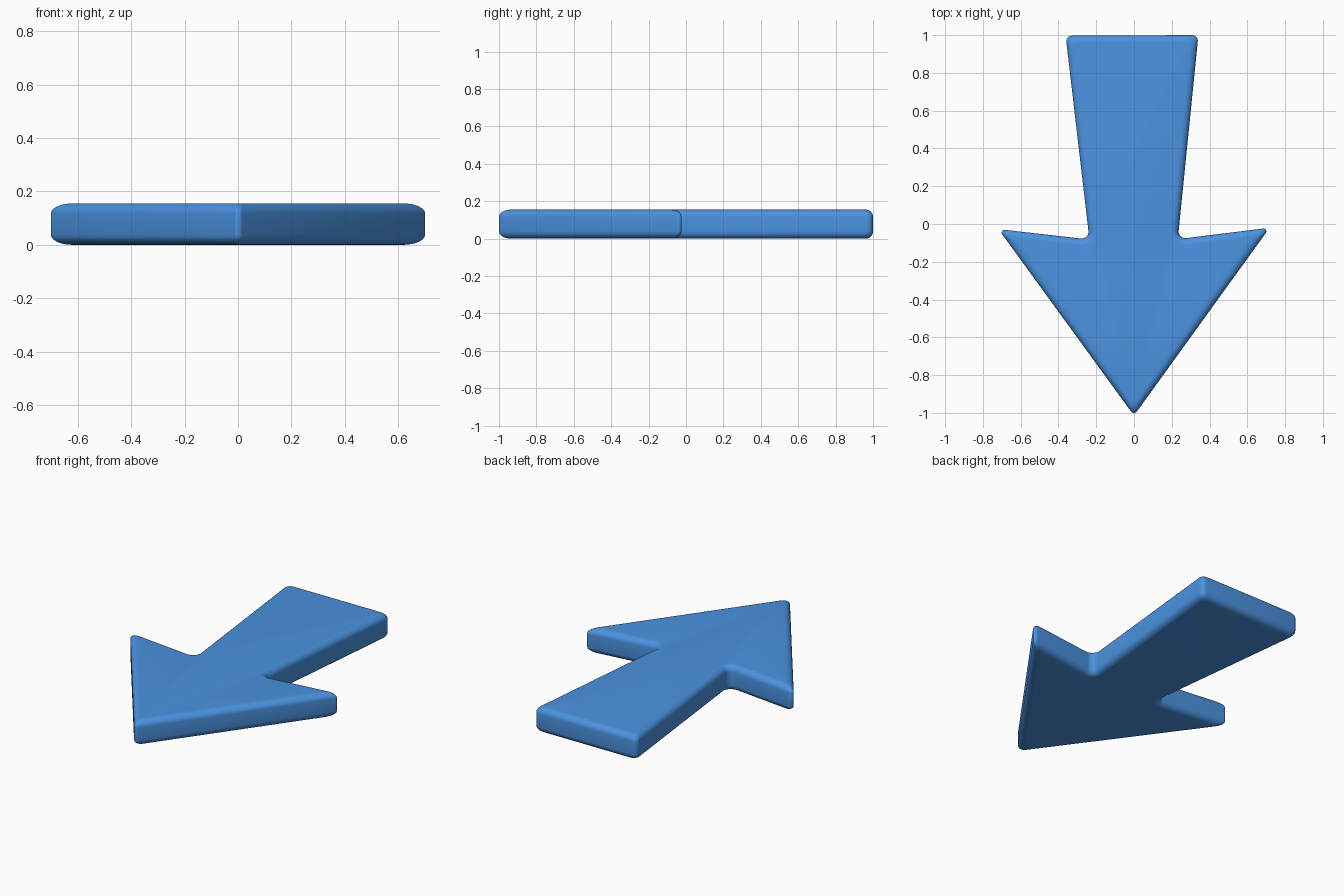
import bpy, bmesh, math
from mathutils import Vector

if "Cube" in bpy.data.objects:
    bpy.data.objects.remove(bpy.data.objects["Cube"])

HEIGHT, BEVEL, STEPS, ARC = 0.155, 0.038, 6, 6

# Arrow outline, counter-clockwise: x, y, corner radius
OUTLINE = [(0, -1.014, 0.02), (0.718, -0.020, 0.015), (0.232, -0.080, 0.035),
           (0.341, 1.0, 0.03), (-0.362, 0.997, 0.03), (-0.236, -0.082, 0.035),
           (-0.718, -0.027, 0.015)]


def ring(inset):
    """Outline moved inward by inset, with each corner rounded."""
    pts = [Vector((x, y)) for x, y, _ in OUTLINE]
    out = []
    for i, p in enumerate(pts):
        a = (p - pts[i - 1]).normalized()
        b = (pts[(i + 1) % len(pts)] - p).normalized()
        turn = a.cross(b)
        n1, n2 = Vector((-a.y, a.x)), Vector((-b.y, b.x))
        mitre = (n1 + n2) / (1 + n1.dot(n2))
        side = 1 if turn > 0 else -1
        r = OUTLINE[i][2] + (inset if side < 0 else 0)
        centre = p + mitre * (inset + side * r)
        start = math.atan2(-side * n1.y, -side * n1.x)
        sweep = math.atan2(turn, a.dot(b))
        for k in range(ARC + 1):
            t = start + sweep * k / ARC
            out.append(centre + r * Vector((math.cos(t), math.sin(t))))
    return out


# Rounded rim levels from bottom to top
angles = [math.pi / 2 * k / STEPS for k in range(STEPS + 1)]
lower = [(BEVEL * (1 - math.sin(t)), BEVEL * (1 - math.cos(t))) for t in angles]
levels = lower + [(d, HEIGHT - z) for d, z in reversed(lower)]

bm = bmesh.new()
rings = [[bm.verts.new((p.x, p.y, z)) for p in ring(d)] for d, z in levels]
for lo, hi in zip(rings, rings[1:]):
    for j in range(len(lo)):
        k = (j + 1) % len(lo)
        bm.faces.new((lo[j], lo[k], hi[k], hi[j]))
bm.faces.new(rings[-1])
bm.faces.new(rings[0][::-1])
bmesh.ops.recalc_face_normals(bm, faces=bm.faces)

mesh = bpy.data.meshes.new("arrow")
bm.to_mesh(mesh)
bm.free()
arrow = bpy.data.objects.new("arrow", mesh)
bpy.context.collection.objects.link(arrow)

# Blue finish
blue = bpy.data.materials.new("blue")
blue.diffuse_color = (0.07, 0.29, 0.75, 1)
blue.use_nodes = True
blue.node_tree.nodes["Principled BSDF"].inputs["Base Color"].default_value = blue.diffuse_color
mesh.materials.append(blue)

bpy.context.view_layer.objects.active = arrow
arrow.select_set(True)
bpy.ops.object.shade_smooth_by_angle(angle=math.radians(40))
